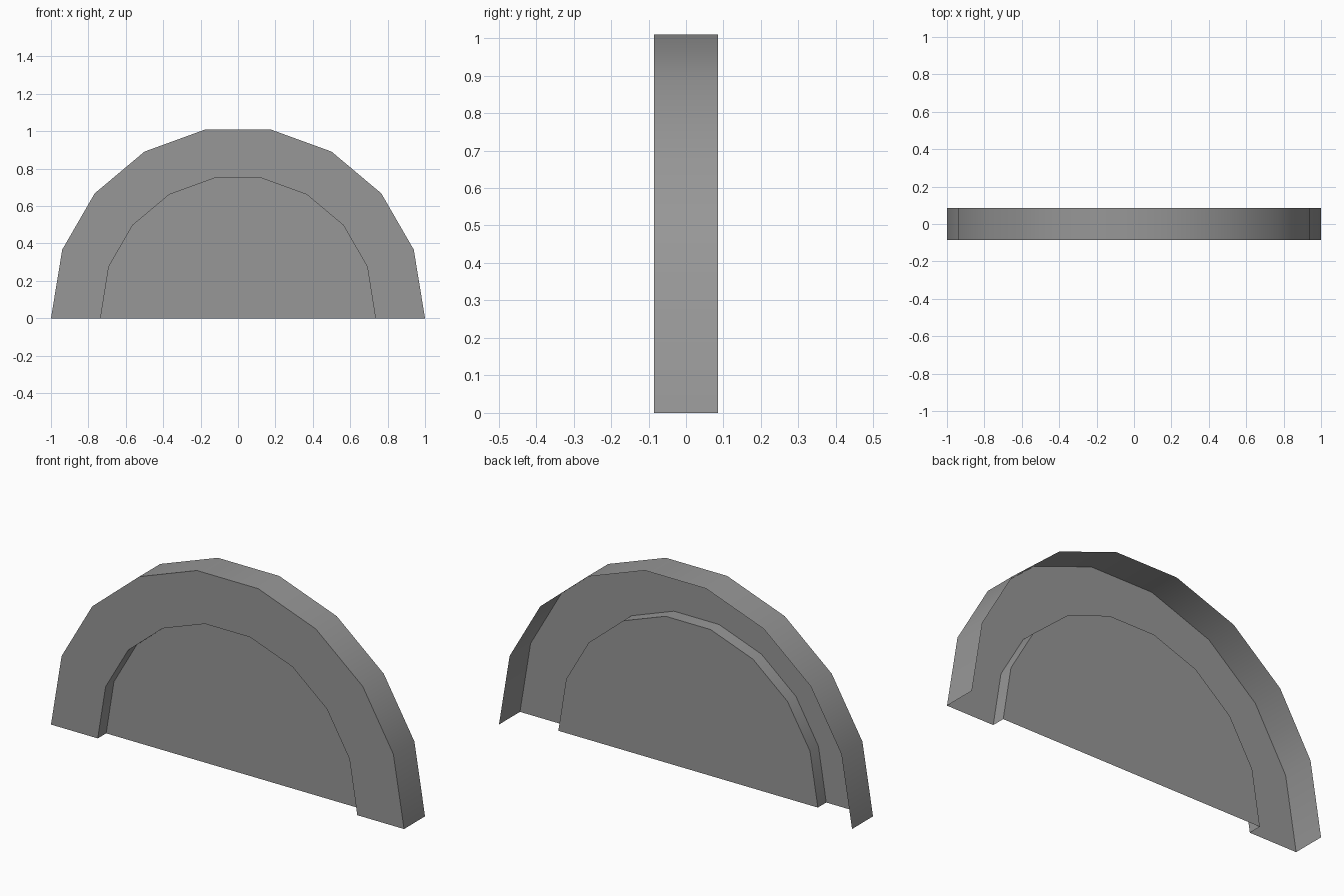
import bpy
import bmesh
from math import cos, sin, pi, radians

if "Cube" in bpy.data.objects:
    bpy.data.objects.remove(bpy.data.objects["Cube"])

SEGMENTS = 9
CENTRE_Z = 0.025

# Single flat grey
grey = bpy.data.materials.new("mid grey")
grey.use_nodes = True
colour = (0.31, 0.31, 0.31, 1)
grey.diffuse_color = colour
grey.node_tree.nodes["Principled BSDF"].inputs["Base Color"].default_value = colour


def arch_loop(bm, radius, y):
    """Half-round outline whose two end points rest on the ground."""
    loop = []
    for i in range(SEGMENTS + 1):
        angle = pi * i / SEGMENTS
        z = 0 if i in (0, SEGMENTS) else CENTRE_Z + radius * sin(angle)
        loop.append(bm.verts.new((radius * cos(angle), y, z)))
    return loop


# Open-backed shell: outer band, front ring, inner step
bm = bmesh.new()
sections = [(1, 0.085), (1, -0.085), (0.735, -0.085), (0.735, -0.017)]
loops = [arch_loop(bm, radius, y) for radius, y in sections]
for a, b in zip(loops, loops[1:]):
    for i in range(SEGMENTS):
        bm.faces.new((a[i], a[i + 1], b[i + 1], b[i]))

# Recessed panel
bm.faces.new(loops[-1])

mesh = bpy.data.meshes.new("arch_shell")
bm.to_mesh(mesh)
bm.free()
mesh.materials.append(grey)
arch = bpy.data.objects.new("arch_shell", mesh)
bpy.context.collection.objects.link(arch)

# Smooth around the curve, sharp at the rims
bpy.ops.object.select_all(action="DESELECT")
arch.select_set(True)
bpy.context.view_layer.objects.active = arch
bpy.ops.object.shade_smooth_by_angle(angle=radians(30))
